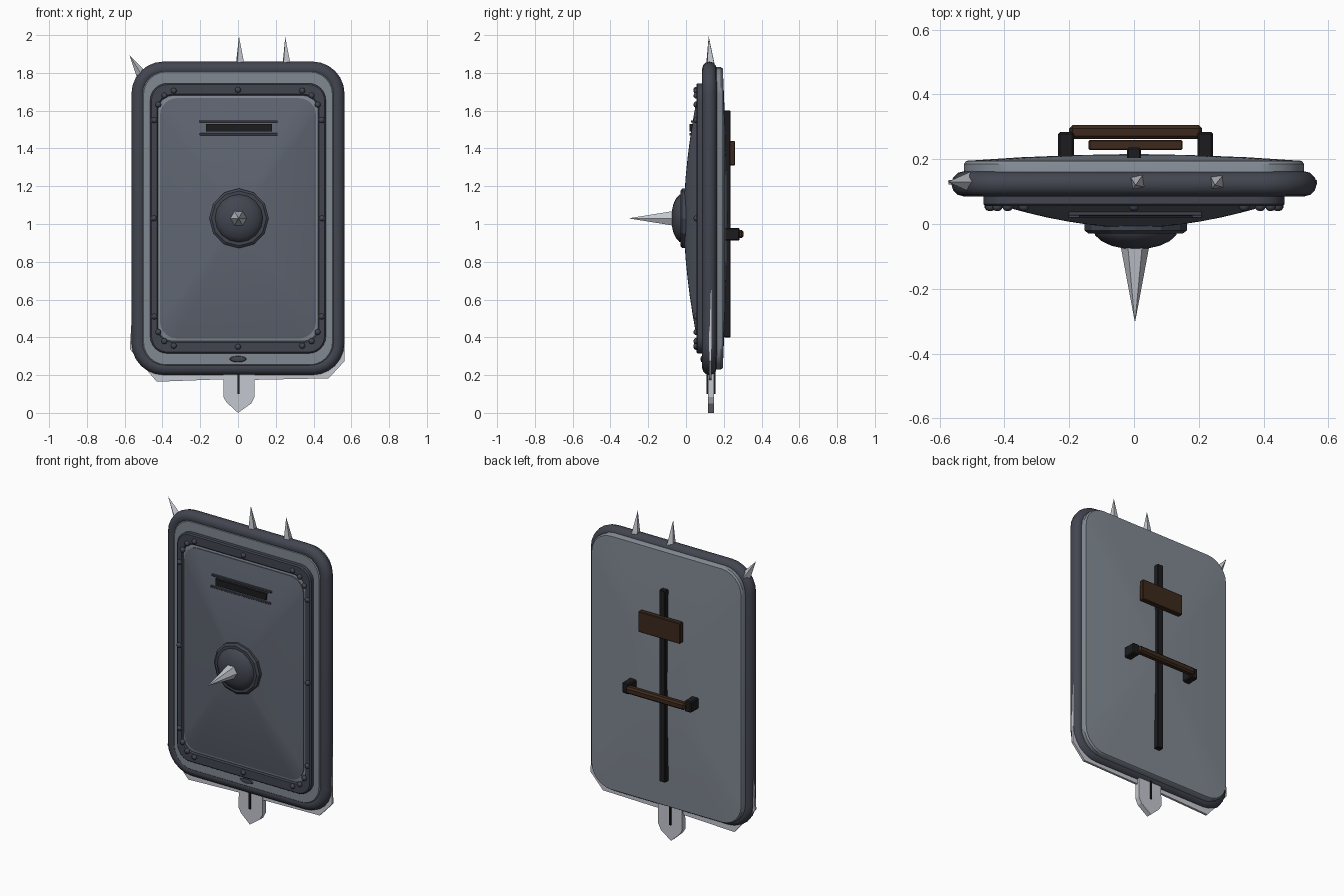
import bpy, bmesh, math
from mathutils import Vector

if "Cube" in bpy.data.objects:
    bpy.data.objects.remove(bpy.data.objects["Cube"])

ZC = 1.03  # height of the shield's middle


def mat(name, rgb):
    m = bpy.data.materials.new(name)
    m.diffuse_color = (*rgb, 1)
    m.use_nodes = True
    m.node_tree.nodes["Principled BSDF"].inputs["Base Color"].default_value = m.diffuse_color
    return m


DARK = mat("dark_iron", (0.055, 0.06, 0.08))
PANEL = mat("panel_steel", (0.115, 0.13, 0.165))
PLATE = mat("plate_steel", (0.22, 0.25, 0.29))
BRIGHT = mat("bright_steel", (0.55, 0.57, 0.62))
BLACK = mat("black_iron", (0.012, 0.012, 0.014))
WOOD = mat("leather_brown", (0.045, 0.022, 0.012))


def finish(name, bm, material, smooth=None):
    bmesh.ops.recalc_face_normals(bm, faces=bm.faces)
    me = bpy.data.meshes.new(name)
    bm.to_mesh(me)
    bm.free()
    ob = bpy.data.objects.new(name, me)
    bpy.context.collection.objects.link(ob)
    me.materials.append(material)
    if smooth:
        bpy.ops.object.select_all(action='DESELECT')
        ob.select_set(True)
        bpy.context.view_layer.objects.active = ob
        bpy.ops.object.shade_smooth_by_angle(angle=math.radians(smooth))
    return ob


def bridge(bm, rings, closed):
    pairs = list(zip(rings, rings[1:])) + ([(rings[-1], rings[0])] if closed else [])
    for a, b in pairs:
        n = len(a)
        for i in range(n):
            j = (i + 1) % n
            bm.faces.new((a[i], a[j], b[j], b[i]))
    if not closed:
        bm.faces.new(rings[0])
        bm.faces.new(rings[-1])


def rounded_loft(name, sections, material, closed=False, smooth=35, seg=6):
    """Rounded-rectangle rings (half width, half height, corner radius, y)."""
    bm = bmesh.new()
    rings = []
    for hw, hh, r, y in sections:
        ring = []
        for k, (sx, sz) in enumerate(((1, 1), (-1, 1), (-1, -1), (1, -1))):
            for i in range(seg + 1):
                a = math.pi / 2 * (k + i / seg)
                ring.append(bm.verts.new((sx * (hw - r) + r * math.cos(a), y,
                                          ZC + sz * (hh - r) + r * math.sin(a))))
        rings.append(ring)
    bridge(bm, rings, closed)
    return finish(name, bm, material, smooth)


def lathe(name, x, z, profile, sides, material, smooth=None, sz=1):
    """Rings (radius, y) around a front-back axis."""
    bm = bmesh.new()
    rings = [[bm.verts.new((x + r * math.cos(2 * math.pi * i / sides), y,
                            z + sz * r * math.sin(2 * math.pi * i / sides)))
              for i in range(sides)] for r, y in profile]
    bridge(bm, rings, False)
    return finish(name, bm, material, smooth)


def box(name, x0, x1, y0, y1, z0, z1, material, bevel=0.0):
    bm = bmesh.new()
    bmesh.ops.create_cube(bm, size=1)
    for v in bm.verts:
        v.co = ((x0 + x1) / 2 + v.co.x * (x1 - x0), (y0 + y1) / 2 + v.co.y * (y1 - y0),
                (z0 + z1) / 2 + v.co.z * (z1 - z0))
    if bevel:
        bmesh.ops.bevel(bm, geom=bm.edges[:], offset=bevel, segments=1, affect='EDGES')
    return finish(name, bm, material)


def prism(name, pts, y0, y1, material, bevel=0.0):
    bm = bmesh.new()
    rings = [[bm.verts.new((x, y, z)) for x, z in pts] for y in (y0, y1)]
    bridge(bm, rings, False)
    return finish(name, bm, material)


def spike(name, base, tip, radius):
    base, tip = Vector(base), Vector(tip)
    d = tip - base
    bm = bmesh.new()
    bmesh.ops.create_cone(bm, cap_ends=True, segments=4, radius1=radius, radius2=0, depth=d.length)
    rot = d.to_track_quat('Z', 'Y').to_matrix().to_4x4()
    bmesh.ops.transform(bm, matrix=rot, verts=bm.verts)
    bmesh.ops.translate(bm, vec=(base + tip) / 2, verts=bm.verts)
    return finish(name, bm, BRIGHT)


# Core plate with a slightly domed back
rounded_loft("core_plate", [(0.50, 0.775, 0.12, 0.085), (0.525, 0.80, 0.14, 0.11),
                            (0.525, 0.80, 0.14, 0.185), (0.518, 0.793, 0.135, 0.195),
                            (0.35, 0.53, 0.09, 0.206), (0.17, 0.26, 0.045, 0.213),
                            (0.01, 0.015, 0.003, 0.216)], PLATE)

# Rolled rim
tube = [2 * math.pi * i / 12 for i in range(12)]
rounded_loft("rim", [(0.525 + 0.039 * math.cos(a), 0.79 + 0.04 * math.cos(a),
                      0.13 + 0.04 * math.cos(a), 0.124 + 0.039 * math.sin(a)) for a in tube],
             DARK, closed=True, smooth=60)

# Riveted frame band and bright liner inside it
rounded_loft("frame_band", [(0.465, 0.715, 0.09, 0.09), (0.465, 0.715, 0.09, 0.062),
                            (0.458, 0.708, 0.085, 0.055), (0.430, 0.657, 0.085, 0.055),
                            (0.424, 0.650, 0.08, 0.062), (0.424, 0.650, 0.08, 0.09)],
             DARK, closed=True, smooth=30)
rounded_loft("panel_liner", [(0.426, 0.652, 0.082, 0.09), (0.426, 0.652, 0.082, 0.066),
                             (0.405, 0.628, 0.08, 0.062), (0.405, 0.628, 0.08, 0.09)],
             PLATE, closed=True)

# Domed front panel
dome = [(0.413, 0.636, 0.09, 0.085)]
for s in (1, 0.9, 0.8, 0.65, 0.5, 0.35, 0.2, 0.03):
    dome.append((0.413 * s, 0.636 * s, 0.09 * s, -0.012 + 0.07 * s ** 1.8))
rounded_loft("front_panel", dome, PANEL)

# Rivets, mirrored on both axes
spots = {(0, 0.68), (0.445, 0)}
spots |= {(0.34, 0.675), (0.39, 0.65), (0.422, 0.602), (0.443, 0.52)}
full = {(sx * x, sz * z) for x, z in spots for sx in (1, -1) for sz in (1, -1)}
for i, (x, z) in enumerate(sorted(full)):
    lathe(f"rivet_{i}", x, ZC + z, [(0.016, 0.06), (0.016, 0.05), (0.011, 0.043), (0.004, 0.04)],
          8, DARK, 50)

# Central boss and spike
lathe("boss_flange", 0.005, ZC, [(0.158, 0.02), (0.158, -0.02), (0.145, -0.03), (0.11, -0.03)],
      12, DARK)
lathe("boss_dome", 0.005, ZC, [(0.13, -0.02), (0.125, -0.035), (0.105, -0.053), (0.075, -0.067),
                               (0.04, -0.075), (0.01, -0.077)], 16, DARK, 40)
lathe("boss_spike", 0.003, ZC, [(0.047, -0.06), (0.042, -0.08), (0.001, -0.30)], 6, BRIGHT)

# Viewing slot with two guard bars
box("view_slot", -0.17, 0.18, 0.018, 0.05, 1.49, 1.53, BLACK)
for n, z in (("lower", 1.475), ("upper", 1.543)):
    box(f"slot_bar_{n}", -0.203, 0.21, 0.018 if n == "lower" else 0.026, 0.055,
        z - 0.006, z + 0.006, DARK, 0.002)

# Spikes on the upper rim
spike("top_spike_middle", (0.012, 0.13, 1.83), (0.005, 0.12, 1.995), 0.03)
spike("top_spike_side", (0.258, 0.13, 1.83), (0.25, 0.12, 1.99), 0.03)
spike("corner_spike", (-0.495, 0.13, 1.765), (-0.575, 0.13, 1.895), 0.036)

# Sharpened lower edge
prism("lower_edge", [(-0.555, 0.62), (-0.573, 0.34), (-0.52, 0.27), (-0.43, 0.165), (-0.08, 0.178),
                     (0.09, 0.175), (0.48, 0.183), (0.565, 0.275), (0.562, 0.65), (0.53, 0.65),
                     (0.53, 0.38), (0.43, 0.24), (-0.43, 0.24), (-0.53, 0.38), (-0.53, 0.62)],
      0.122, 0.136, BRIGHT)

# Ground point with fuller and rim clasp
prism("ground_point", [(-0.075, 0.25), (-0.078, 0.085), (-0.06, 0.055), (0.0, 0.0),
                       (0.07, 0.05), (0.088, 0.085), (0.088, 0.25)], 0.117, 0.149, BRIGHT)
box("point_fuller", -0.003, 0.008, 0.109, 0.157, 0.10, 0.24, BLACK)
lathe("rim_clasp", 0, 0.285, [(0.057, 0.125), (0.057, 0.095), (0.04, 0.08), (0.01, 0.077)],
      12, DARK, 40, sz=0.36)

# Back: spine, forearm pad, grip and its brackets
box("back_spine", -0.021, 0.021, 0.20, 0.236, 0.40, 1.60, BLACK, 0.004)
box("forearm_pad", -0.14, 0.15, 0.228, 0.26, 1.31, 1.44, WOOD, 0.004)
box("grip", -0.20, 0.21, 0.262, 0.305, 0.925, 0.968, WOOD, 0.010)
for side, x in (("left", -0.21), ("right", 0.22)):
    box(f"grip_bracket_{side}", x - 0.024, x + 0.024, 0.20, 0.284, 0.912, 0.98, BLACK, 0.006)
